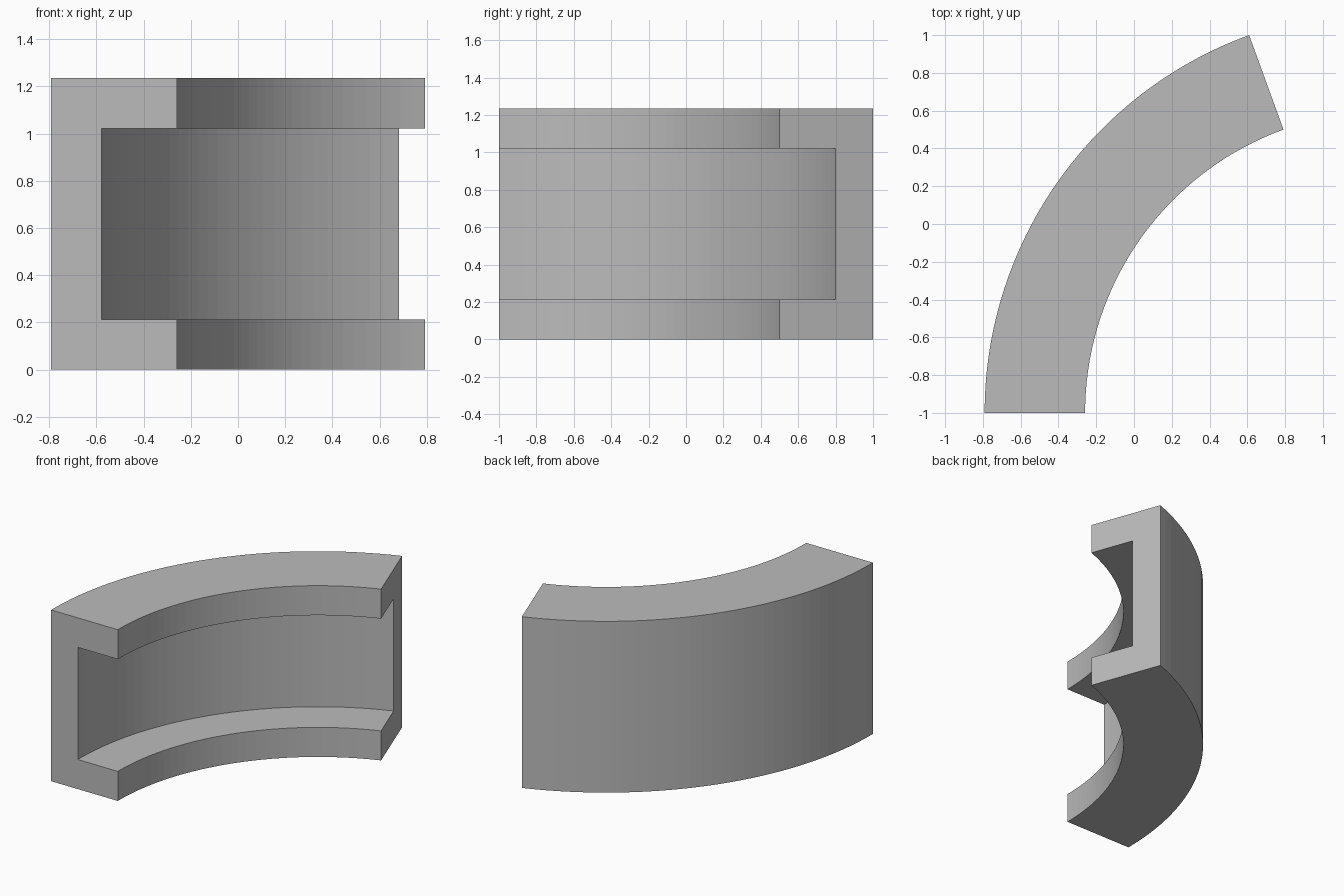
import bpy
import bmesh
from math import radians, sin
from mathutils import Vector

# Remove the default cube
cube = bpy.data.objects.get("Cube")
if cube:
    bpy.data.objects.remove(cube, do_unlink=True)

# Plain grey material
COLOUR = (0.5, 0.5, 0.5, 1)
grey = bpy.data.materials.new("plain_grey")
grey.use_nodes = True
grey.diffuse_color = COLOUR
grey.node_tree.nodes["Principled BSDF"].inputs["Base Color"].default_value = COLOUR

# Main dimensions of the curved channel
SWEEP = radians(70)
STEPS = 35
OUTER = 2 / sin(SWEEP)
WEB = 1.8 / sin(SWEEP)
INNER = 1.5 / sin(SWEEP)
HEIGHT = 1.235
FLANGE = 0.213
CENTRE = Vector((OUTER - 0.791, -1, 0))

# C-shaped cross-section as (radius, height), opening towards the arc centre
profile = [
    (OUTER, 0), (INNER, 0), (INNER, FLANGE), (WEB, FLANGE),
    (WEB, HEIGHT - FLANGE), (INNER, HEIGHT - FLANGE),
    (INNER, HEIGHT), (OUTER, HEIGHT),
]

# Sweep the section around the vertical axis, then cap both ends
bm = bmesh.new()
ring = [bm.verts.new(CENTRE + Vector((-r, 0, z))) for r, z in profile]
start_edges = [bm.edges.new((v, ring[i - 1])) for i, v in enumerate(ring)]
result = bmesh.ops.spin(bm, geom=start_edges, cent=CENTRE, axis=(0, 0, -1),
                        angle=SWEEP, steps=STEPS, use_duplicate=False)
end_edges = [g for g in result["geom_last"] if isinstance(g, bmesh.types.BMEdge)]
for edges in (start_edges, end_edges):
    bmesh.ops.contextual_create(bm, geom=edges)
bmesh.ops.recalc_face_normals(bm, faces=bm.faces)

mesh = bpy.data.meshes.new("curved_channel")
bm.to_mesh(mesh)
bm.free()
mesh.materials.append(grey)
channel = bpy.data.objects.new("curved_channel", mesh)
bpy.context.collection.objects.link(channel)
